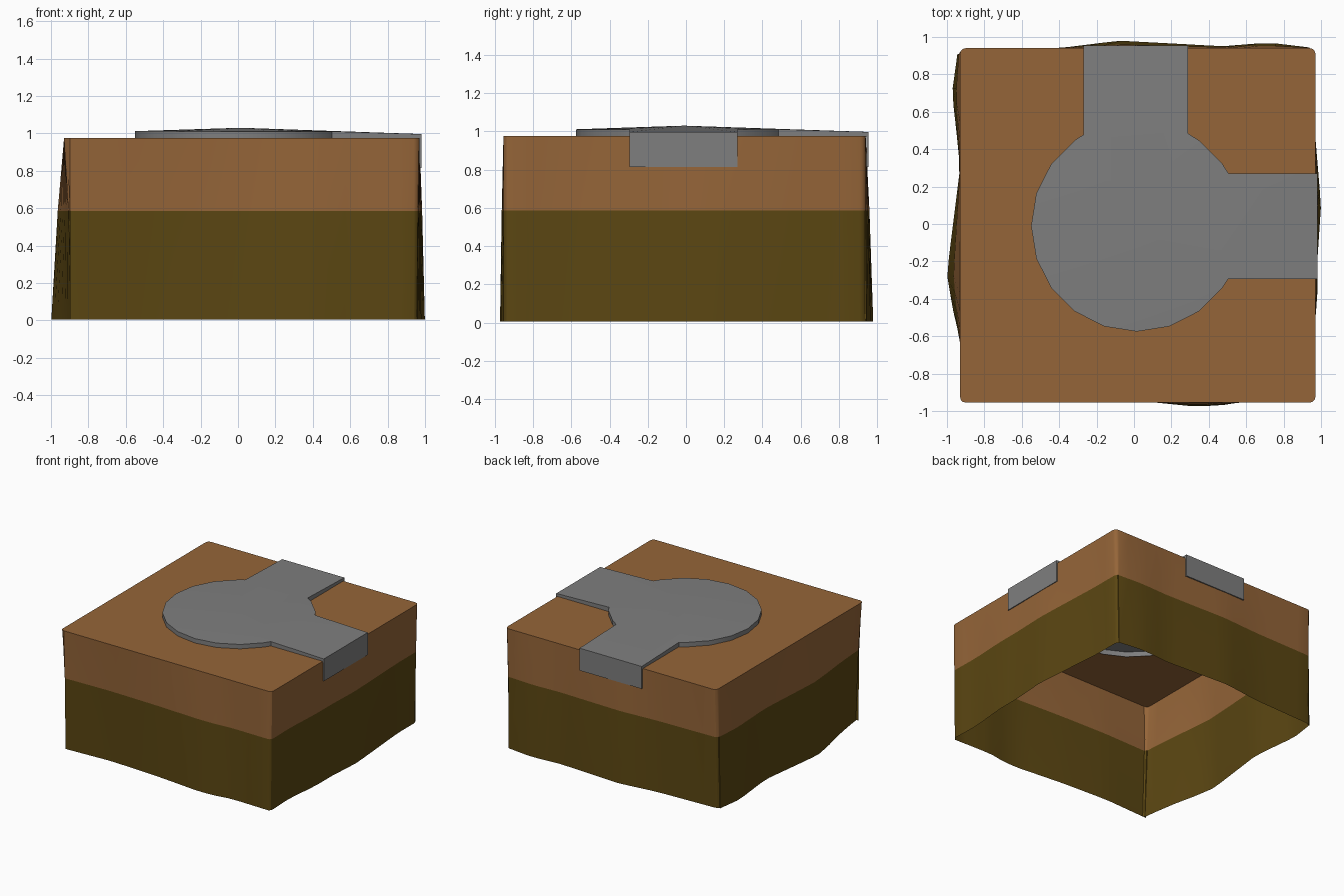
import bpy, math

if "Cube" in bpy.data.objects:
    bpy.data.objects.remove(bpy.data.objects["Cube"])

X0, X1, Y0, Y1 = -0.93, 0.97, -0.955, 0.94   # top outline of the ground block
TOP, MID, R = 0.975, 0.585, 0.03
CX, CY, PR = 0.015, -0.01, 0.565              # round pad centre and radius
AX0, AX1, AY0, AY1 = -0.27, 0.29, -0.295, 0.27  # road arm edges

# outward bulge of each wall at the bottom: (position, offset)
LEFT = [(-.95, -.05), (-.8, -.03), (-.62, 0), (-.45, .04), (-.27, .07), (-.1, .05),
        (.1, .025), (.3, 0), (.5, .02), (.7, .043), (.94, .01)]
RIGHT = [(-.95, -.01), (-.7, -.02), (-.4, .01), (-.2, .01), (.1, .03), (.4, .005), (.7, -.02), (.94, -.02)]
BACK = [(-.93, -.02), (-.4, 0), (-.08, .04), (.3, .02), (.47, .01), (.72, .03), (.97, 0)]
FRONT = [(-.93, -.02), (-.5, -.04), (-.1, -.02), (.12, 0), (.3, .018), (.45, .018), (.6, -.01), (.97, 0)]


def interp(table, t):
    if t <= table[0][0]:
        return table[0][1]
    for (a, va), (b, vb) in zip(table, table[1:]):
        if t <= b:
            return va + (vb - va) * (t - a) / (b - a)
    return table[-1][1]


def material(name, rgb):
    m = bpy.data.materials.new(name)
    m.diffuse_color = (*rgb, 1)
    m.use_nodes = True
    m.node_tree.nodes["Principled BSDF"].inputs["Base Color"].default_value = m.diffuse_color
    return m


def make(name, verts, faces, mats, idx=None):
    me = bpy.data.meshes.new(name)
    me.from_pydata(verts, [], faces)
    for m in mats:
        me.materials.append(m)
    if idx:
        me.polygons.foreach_set("material_index", idx)
    me.update()
    ob = bpy.data.objects.new(name, me)
    bpy.context.collection.objects.link(ob)
    bpy.context.view_layer.objects.active = ob
    ob.select_set(True)
    bpy.ops.object.shade_smooth_by_angle(angle=math.radians(30))
    ob.select_set(False)
    return ob


def samples(a, b, extra=()):
    n = 20
    s = [a + (b - a) * i / n for i in range(n + 1)]
    s = [v for v in s if all(abs(v - e) > .02 for e in extra)] + list(extra)
    return sorted(s)


def shift(x, y):
    dx = dy = 0
    if x < X0 + R:
        dx = -interp(LEFT, y)
    if x > X1 - R:
        dx = interp(RIGHT, y)
    if y < Y0 + R:
        dy = -interp(FRONT, x)
    if y > Y1 - R:
        dy = interp(BACK, x)
    return dx, dy


def corner(cx, cy, start):
    return [(cx + R * math.cos(math.radians(start + a)), cy + R * math.sin(math.radians(start + a)))
            for a in (30, 60)]


# rounded square outline, counter-clockwise from the back wall
e = .0005
ring = [(x, Y1) for x in reversed(samples(X0 + R + e, X1 - R - e, (AX0, AX1)))]
ring += corner(X0 + R, Y1 - R, 90)
ring += [(X0, y) for y in reversed(samples(Y0 + R + e, Y1 - R - e))]
ring += corner(X0 + R, Y0 + R, 180)
ring += [(x, Y0) for x in samples(X0 + R + e, X1 - R - e)]
ring += corner(X1 - R, Y0 + R, 270)
ring += [(X1, y) for y in samples(Y0 + R + e, Y1 - R - e, (AY0, AY1))]
ring += corner(X1 - R, Y1 - R, 0)
k = ring.index((AX0, Y1))
ring = ring[k:] + ring[:k]


# pad outline arcs (20-sided disc meeting the two arms)
def on_disc(deg):
    a = math.radians(deg)
    return CX + PR * math.cos(a), CY + PR * math.sin(a)


def at_x(x):
    return x, CY + math.sqrt(PR ** 2 - (x - CX) ** 2)


def at_y(y):
    return CX + math.sqrt(PR ** 2 - (y - CY) ** 2), y


big = [at_x(AX0)] + [on_disc(d) for d in range(126, 325, 18)] + [at_y(AY0)]
small = [at_y(AY1), on_disc(36), on_disc(54), at_x(AX1)]
outline = big + [(.98, AY0), (.98, AY1)] + small + [(AX1, .955), (AX0, .955)]

earth = material("earth", (.30, .13, .04))
soil = material("dark_soil", (.105, .062, .006))
paving = material("paving", (.21, .21, .21))

# ground walls: brown band above, dark band below, open underneath
n = len(ring)
verts = []
for z, f in ((0.005, 1), (MID, .5), (TOP, 0)):
    for x, y in ring:
        dx, dy = shift(x, y)
        verts.append((x + dx * f, y + dy * f, z))
faces = [(l * n + i, l * n + (i + 1) % n, (l + 1) * n + (i + 1) % n, (l + 1) * n + i)
         for l in (0, 1) for i in range(n)]
make("ground_walls", verts, faces, [soil, earth], [0] * n + [1] * n)

# ground top, left open beneath the pad
a, b, c = ring.index((X1, AY0)), ring.index((X1, AY1)), ring.index((AX1, Y1))
for name, edge, arc in (("ground_top", ring[:a + 1], big), ("ground_top_corner", ring[b:c + 1], small)):
    pts = edge + arc[::-1]
    make(name, [(x, y, TOP) for x, y in pts], [tuple(range(len(pts)))], [earth])

# gently domed pad with a skirt around it
m = len(outline)
dome = [(x, y, 1.03 - .033 * math.hypot(x, y)) for x, y in outline]
verts = dome + [(x, y, TOP - .005) for x, y in outline] + [(CX, CY, 1.03)]
faces = [(i, (i + 1) % m, 2 * m) for i in range(m)]
faces += [(m + i, m + (i + 1) % m, (i + 1) % m, i) for i in range(m)]
make("landing_pad", verts, faces, [paving])


# flaps folding over the block edge
def flap(name, p, q, inward):
    ix, iy = inward
    loop = [(p[0] + ix, p[1] + iy), p, q, (q[0] + ix, q[1] + iy)]
    v = [(x, y, z) for z in (.815, TOP) for x, y in loop]
    make(name, v, [(i, i + 1, i + 5, i + 4) for i in range(3)] + [(3, 2, 1, 0)], [paving])


flap("right_flap", (.98, AY0), (.98, AY1), (-.012, 0))
flap("back_flap", (AX1, .955), (AX0, .955), (0, -.012))
